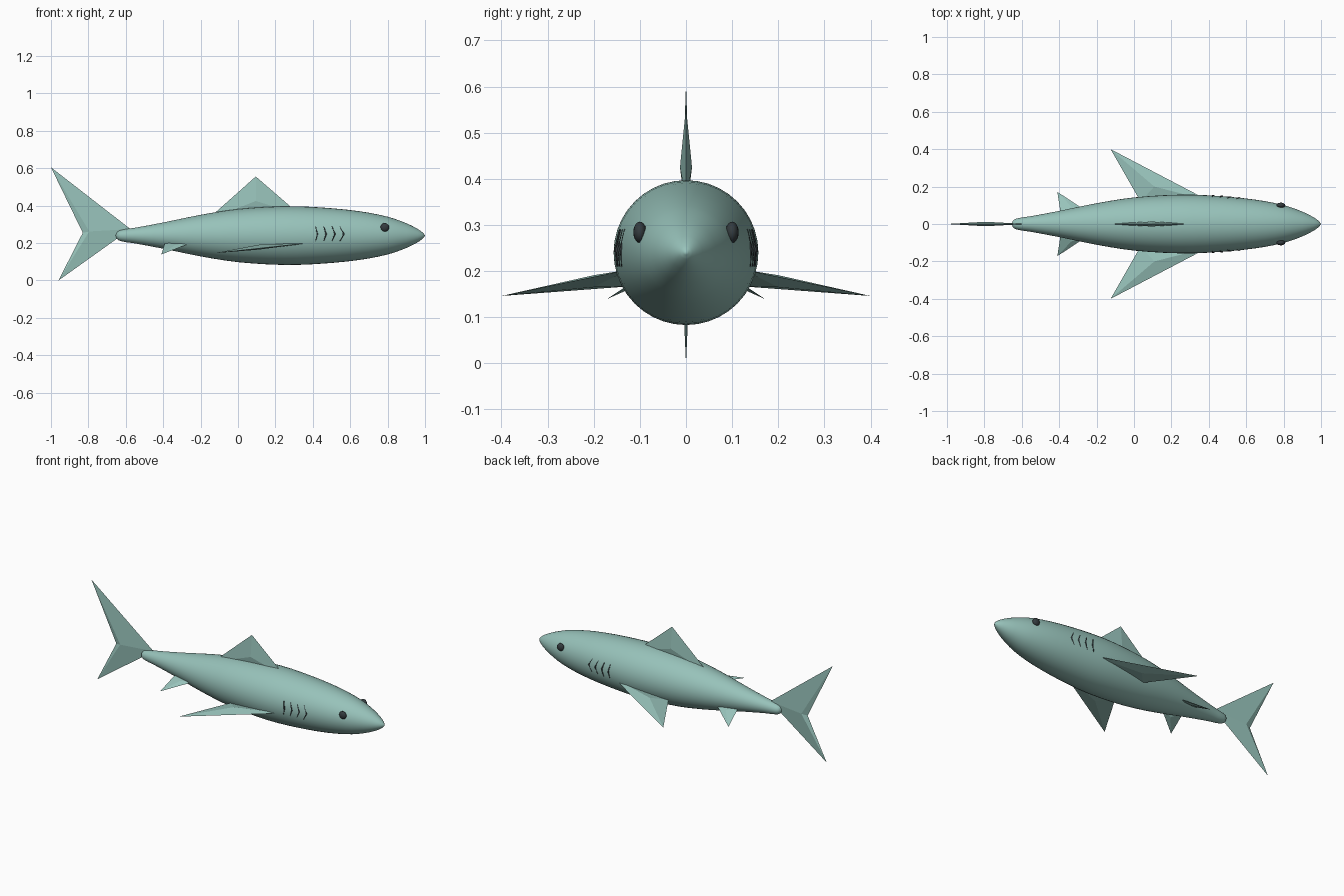
import bpy, bmesh, math
from mathutils import Vector

cube = bpy.data.objects.get("Cube")
if cube:
    bpy.data.objects.remove(cube, do_unlink=True)


def material(name, rgb):
    mat = bpy.data.materials.new(name)
    mat.use_nodes = True
    color = (*rgb, 1)
    mat.diffuse_color = color
    mat.node_tree.nodes["Principled BSDF"].inputs["Base Color"].default_value = color
    return mat


skin = material("sea green skin", (0.31, 0.54, 0.49))
dark = material("dark slate", (0.035, 0.045, 0.05))
AXIS_Z = 0.24


def add_object(name, bm, mat, smooth=False):
    bmesh.ops.recalc_face_normals(bm, faces=bm.faces)
    mesh = bpy.data.meshes.new(name)
    bm.to_mesh(mesh)
    bm.free()
    mesh.materials.append(mat)
    for face in mesh.polygons:
        face.use_smooth = smooth
    obj = bpy.data.objects.new(name, mesh)
    bpy.context.collection.objects.link(obj)
    return obj


# Body outline as (x, radius), tail to nose
PROFILE = [(-0.655, 0.0), (-0.645, 0.02), (-0.62, 0.031), (-0.55, 0.042),
           (-0.4, 0.07), (-0.2, 0.111), (0.0, 0.142), (0.25, 0.157),
           (0.45, 0.15), (0.65, 0.13), (0.8, 0.101), (0.9, 0.066),
           (0.96, 0.036), (0.99, 0.014), (1.0, 0.0)]


def body_radius(x):
    for (x0, r0), (x1, r1) in zip(PROFILE, PROFILE[1:]):
        if x0 <= x <= x1:
            return r0 + (r1 - r0) * (x - x0) / (x1 - x0)


def smooth_profile(points, steps=3):
    result = []
    for i in range(len(points) - 1):
        a, b, c, d = (Vector(points[min(max(i + k, 0), len(points) - 1)])
                      for k in (-1, 0, 1, 2))
        # Tangents scaled to the segment keep uneven spacing smooth
        length = c.x - b.x
        m0 = (c - a) * (length / (c.x - a.x))
        m1 = (d - b) * (length / (d.x - b.x))
        for s in range(steps):
            t = s / steps
            result.append(b * (2*t**3 - 3*t**2 + 1) + m0 * (t**3 - 2*t**2 + t)
                          + c * (3*t**2 - 2*t**3) + m1 * (t**3 - t**2))
    return result + [Vector(points[-1])]


# Body: the outline spun around the long axis
bm = bmesh.new()
verts = [bm.verts.new((p.x, 0, AXIS_Z + max(p.y, 0))) for p in smooth_profile(PROFILE)]
edges = [bm.edges.new(pair) for pair in zip(verts, verts[1:])]
bmesh.ops.spin(bm, geom=verts + edges, cent=(0, 0, AXIS_Z), axis=(1, 0, 0),
               angle=math.tau, steps=40, use_duplicate=False)
bmesh.ops.remove_doubles(bm, verts=bm.verts, dist=0.0005)
add_object("body", bm, skin, smooth=True)


# Fin: flat outline with a raised ridge point on each side
def fin(name, outline, ridge, thickness, side=1):
    def place(p):
        return (p[0], p[1] * side, p[2])
    a, b, c = (Vector(p) for p in outline[:3])
    normal = (b - a).cross(c - a).normalized() * thickness
    bm = bmesh.new()
    rim = [bm.verts.new(place(p)) for p in outline]
    for sign in (1, -1):
        peak = bm.verts.new(place(Vector(ridge) + normal * sign))
        for i in range(len(rim)):
            bm.faces.new((rim[i - 1], rim[i], peak))
    add_object(name, bm, skin)


fin("dorsal_fin", [(0.33, 0, 0.353), (0.095, 0, 0.556), (-0.17, 0, 0.32)],
    (0.095, 0, 0.425), 0.013)
fin("tail_fin", [(-0.575, 0, 0.275), (-1.0, 0, 0.605), (-0.83, 0, 0.255), (-0.96, 0, 0.0)],
    (-0.795, 0, 0.262), 0.012)


# Gill slit: thin bent strip lying on the body
def gill(name, x, bend, side):
    curve = bpy.data.curves.new(name, "CURVE")
    curve.dimensions = "3D"
    curve.bevel_depth = 0.005
    curve.bevel_resolution = 0
    curve.use_fill_caps = True
    line = curve.splines.new("POLY")
    line.points.add(2)
    for point, dx, dz, width in zip(line.points, (0, bend, 0), (0.05, 0.008, -0.03),
                                    (0.4, 1, 0.4)):
        r = body_radius(x + dx) + 0.001
        point.co = (x + dx, side * math.sqrt(r * r - dz * dz), AXIS_Z + dz, 1)
        point.radius = width
    curve.materials.append(dark)
    bpy.context.collection.objects.link(bpy.data.objects.new(name, curve))


# Paired parts on both sides
for label, side in (("left", 1), ("right", -1)):
    fin(label + "_pectoral_fin",
        [(0.4, 0.125, 0.203), (-0.125, 0.4, 0.146), (0.035, 0.12, 0.167)],
        (0.11, 0.2, 0.178), 0.013, side)
    fin(label + "_pelvic_fin",
        [(-0.24, 0.06, 0.205), (-0.41, 0.172, 0.139), (-0.39, 0.045, 0.205)],
        (-0.335, 0.09, 0.184), 0.008, side)
    for i in range(4):
        gill(f"{label}_gill_{i + 1}", 0.415 + 0.043 * i, 0.009 + 0.004 * i, side)
    bm = bmesh.new()
    bmesh.ops.create_uvsphere(bm, u_segments=16, v_segments=10, radius=0.023)
    bmesh.ops.scale(bm, vec=(1, 0.62, 1), verts=bm.verts)
    bmesh.ops.translate(bm, vec=(0.785, 0.1 * side, 0.284), verts=bm.verts)
    add_object(label + "_eye", bm, dark, smooth=True)
